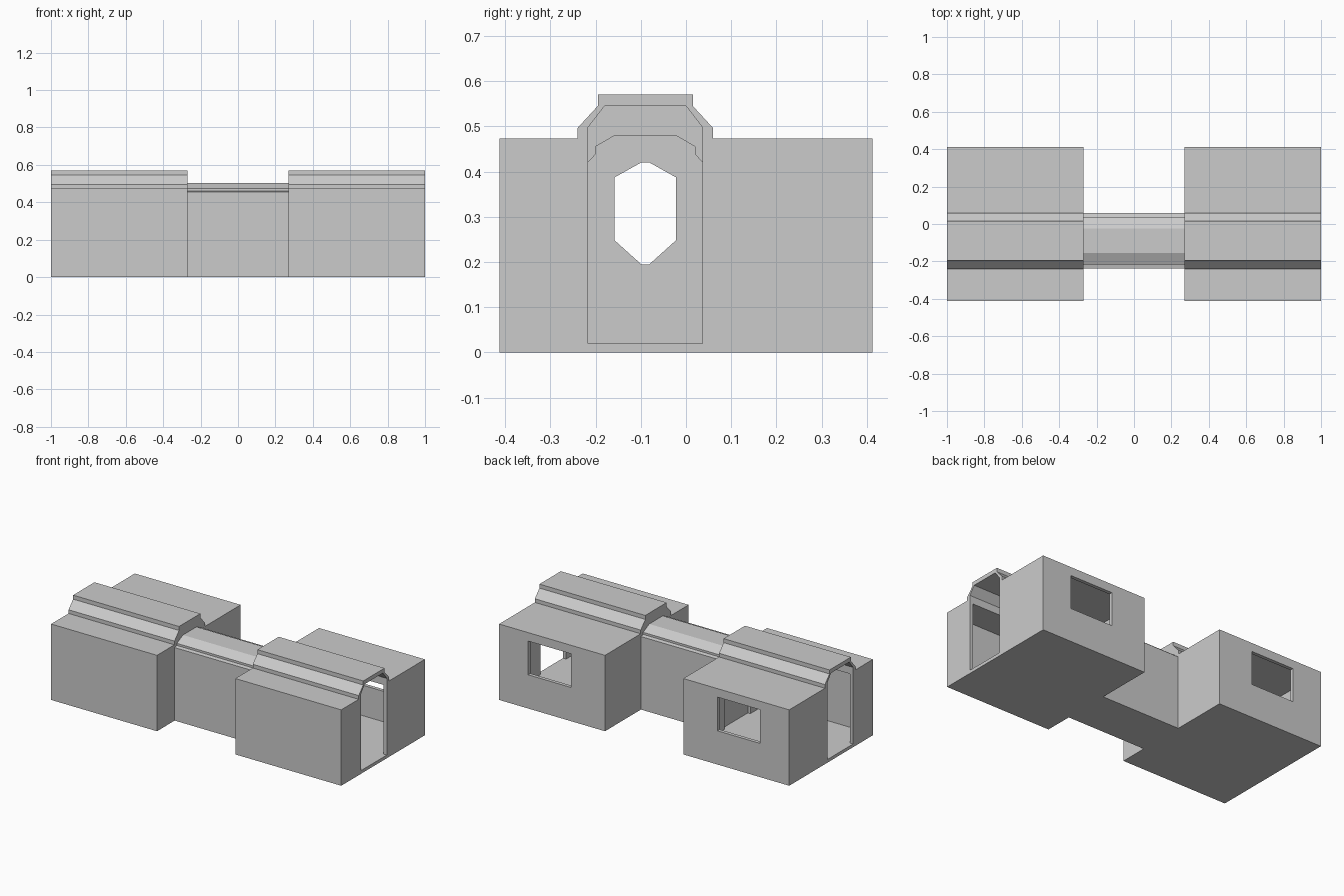
import bpy, bmesh

if "Cube" in bpy.data.objects:
    bpy.data.objects.remove(bpy.data.objects["Cube"])

CY = -0.09  # centre line of the passage
L, T = 0.27, 0.022  # inner end of the rooms, wall thickness


def prism(name, half, x0, x1, z0):
    """Extrude a mirrored half outline (offset, z) along x."""
    pts = [(CY - d, z) for d, z in half] + [(CY + d, z) for d, z in reversed(half)]
    pts = [(CY - half[0][0], z0)] + pts + [(CY + half[0][0], z0)]
    bm = bmesh.new()
    f = bm.faces.new([bm.verts.new((x0, y, z)) for y, z in pts])
    r = bmesh.ops.extrude_face_region(bm, geom=[f])
    bmesh.ops.translate(bm, vec=(x1 - x0, 0, 0),
                        verts=[v for v in r["geom"] if isinstance(v, bmesh.types.BMVert)])
    return finish(name, bm)


def box(name, x0, x1, y0, y1, z0, z1):
    bm = bmesh.new()
    bmesh.ops.create_cube(bm, size=1)
    for v in bm.verts:
        v.co = ((x0, x1)[v.co.x > 0], (y0, y1)[v.co.y > 0], (z0, z1)[v.co.z > 0])
    return finish(name, bm)


def finish(name, bm):
    bmesh.ops.recalc_face_normals(bm, faces=bm.faces)
    me = bpy.data.meshes.new(name)
    bm.to_mesh(me)
    bm.free()
    ob = bpy.data.objects.new(name, me)
    bpy.context.collection.objects.link(ob)
    return ob


def combine(ob, others, op):
    """Boolean the other solids into the object, then remove them."""
    for o in others:
        o.hide_render = True
        m = ob.modifiers.new("bool", 'BOOLEAN')
        m.operation, m.object, m.solver = op, o, 'EXACT'
    bake(ob)
    for o in others:
        bpy.data.objects.remove(o)


def bake(ob):
    bpy.context.view_layer.update()
    me = bpy.data.meshes.new_from_object(
        ob.evaluated_get(bpy.context.evaluated_depsgraph_get()))
    ob.modifiers.clear()
    ob.data = me


def mirror(ob):
    ob.modifiers.new("mirror", 'MIRROR').use_mirror_merge = False
    bake(ob)


# half outlines of the roof ridge, doorway and passage
ridge = [(0.15, 0.496), (0.105, 0.545), (0.105, 0.57)]
door = [(0.127, 0.497), (0.09, 0.545)]
tube_out = [(0.148, 0.455), (0.126, 0.46), (0.126, 0.473), (0.066, 0.502)]
tube_in = [(0.127, 0.42), (0.11, 0.438), (0.11, 0.455), (0.067, 0.48)]
hexagon = [(0.009, 0.195), (0.068, 0.248), (0.068, 0.387), (0.009, 0.42)]

# room: box with roof ridge, hollowed, with doorway and window
room = box("rooms", L, 1, -0.412, 0.412, 0, 0.473)
combine(room, [prism("ridge", ridge, L, 1, 0.4)], 'UNION')
combine(room, [
    box("hollow", L + T, 1 - T, -0.412 + T, 0.412 - T, 0.02, 0.473 - T),
    prism("doorway", door, L + T, 1.05, 0.02),
    prism("archway", tube_in, L - 0.05, L + T + 0.03, 0.02),
    box("window_hole", 0.505, 0.80, 0.35, 0.5, 0.21, 0.42),
], 'DIFFERENCE')
mirror(room)

# connecting passage, open through its length
passage = prism("passage", tube_out, -L, L, 0)
combine(passage, [prism("bore", tube_in, -0.4, 0.4, 0.02)], 'DIFFERENCE')

# bulkhead with a six-sided opening at each end of the passage
bulkhead = prism("bulkheads", tube_in, L - 0.02, L + 0.005, 0.02)
combine(bulkhead, [prism("hatch_hole", hexagon, 0.2, 0.4, 0.1949)], 'DIFFERENCE')
mirror(bulkhead)
